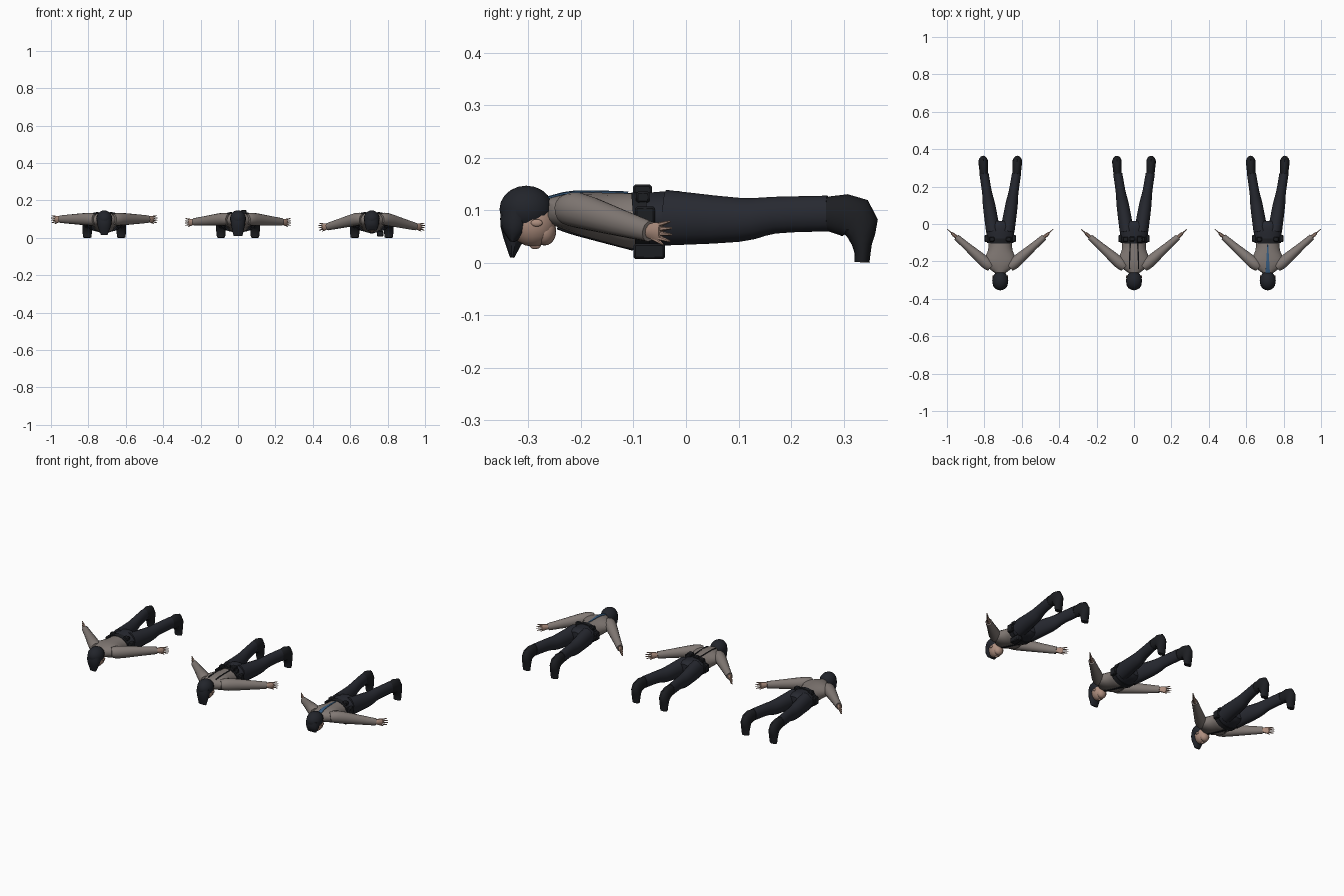
import bpy, bmesh, math
from mathutils import Vector, Matrix

if "Cube" in bpy.data.objects:
    bpy.data.objects.remove(bpy.data.objects["Cube"])

RIGHT = Vector((1, 0, 0))
UP = Vector((0, 0, 1))


def material(name, red, green, blue):
    made = bpy.data.materials.new(name)
    made.use_nodes = True
    made.diffuse_color = (red, green, blue, 1)
    made.node_tree.nodes["Principled BSDF"].inputs["Base Color"].default_value = (red, green, blue, 1)
    return made


SHIRT = material("warm grey shirt", .22, .19, .175)
TROUSERS = material("dark navy trousers", .02, .022, .03)
LEATHER = material("black leather", .012, .013, .016)
HEADWEAR = material("dark headwear", .016, .018, .024)
SKIN = material("skin", .42, .27, .21)
BLUE = material("blue strap", .04, .11, .22)


def smooth_stations(points, sizes, steps=3):
    """Curve through the points that also blends the widths and depths."""
    keys = [Vector((*point, *size)) for point, size in zip(points, sizes)]
    stations = []
    for i in range(len(keys) - 1):
        start, end = keys[i], keys[i + 1]
        before, after = keys[max(i - 1, 0)], keys[min(i + 2, len(keys) - 1)]
        leave, arrive = (end - before) / 2, (after - start) / 2
        for step in range(steps):
            t = step / steps
            blend = t * t * (3 - 2 * t)
            stations.append(start * (1 - blend) + end * blend
                            + leave * t * (1 - t) ** 2 - arrive * t * t * (1 - t))
    return stations + [keys[-1]]


def limb(bm, points, sizes, side=RIGHT, sides=14):
    """Closed elliptical tube; each size is a half width and a half depth."""
    stations = smooth_stations(points, sizes)
    centers = [Vector(station[:3]) for station in stations]
    rings = []
    for i, station in enumerate(stations):
        along = (centers[min(i + 1, len(centers) - 1)] - centers[max(i - 1, 0)]).normalized()
        across = (side - along * side.dot(along)).normalized()
        depth = along.cross(across)
        ring = []
        for k in range(sides):
            angle = math.tau * (k + .5) / sides
            offset = across * station[3] * math.cos(angle) + depth * station[4] * math.sin(angle)
            ring.append(bm.verts.new(centers[i] + offset))
        rings.append(ring)
    for ring, following in zip(rings, rings[1:]):
        for k in range(sides):
            bm.faces.new((ring[k - 1], ring[k], following[k], following[k - 1]))
    bm.faces.new(rings[0])
    bm.faces.new(rings[-1])


def placed(center, size):
    return Matrix.Translation(center) @ Matrix.Diagonal((*size, 1))


def ball(bm, center, radii):
    bmesh.ops.create_uvsphere(bm, u_segments=16, v_segments=10, radius=1, matrix=placed(center, radii))


def box(bm, center, size):
    made = bmesh.ops.create_cube(bm, size=1, matrix=placed(center, size))
    edges = {edge for vert in made["verts"] for edge in vert.link_edges}
    bmesh.ops.bevel(bm, geom=list(edges), offset=.004, segments=1, affect="EDGES")


def finish(bm, name, mat, location):
    bmesh.ops.recalc_face_normals(bm, faces=bm.faces)
    mesh = bpy.data.meshes.new(name)
    bm.to_mesh(mesh)
    bm.free()
    mesh.materials.append(mat)
    part = bpy.data.objects.new(name, mesh)
    part.location.x = location
    bpy.context.collection.objects.link(part)
    bpy.ops.object.select_all(action="DESELECT")
    part.select_set(True)
    bpy.context.view_layer.objects.active = part
    bpy.ops.object.shade_smooth_by_angle(angle=math.radians(40))


def tube(name, mat, location, points, sizes, side=RIGHT, sides=14):
    bm = bmesh.new()
    limb(bm, points, sizes, side, sides)
    finish(bm, name, mat, location)


def build_arm(s, location, label, hand_height):
    shoulder = Vector((s * .08, -.205, .1))
    wrist = Vector((s * .235, -.07, hand_height))
    elbow = shoulder.lerp(wrist, .6)
    out = Vector((wrist.x - shoulder.x, wrist.y - shoulder.y, 0)).normalized()
    flat = out.cross(UP)
    tube(label + "_sleeve", SHIRT, location, [shoulder - out * .04, shoulder, elbow, wrist],
         [(.025, .027), (.032, .034), (.022, .026), (.017, .02)], flat)
    # Palm held on edge, with the fingers fanned vertically
    bm = bmesh.new()
    knuckle = wrist + out * .034
    limb(bm, [wrist - out * .005, wrist.lerp(knuckle, .5), knuckle],
         [(.01, .012), (.01, .018), (.007, .017)], flat, sides=8)
    for spread in (-1.5, -.5, .5, 1.5):
        root = knuckle - out * .004 + UP * spread * .0085
        tip = root + out * (.036 - abs(spread) * .004) + UP * spread * .004
        limb(bm, [root, tip], [(.005, .005), (.002, .002)], flat, sides=6)
    thumb = wrist + out * .012 - UP * .012
    limb(bm, [thumb, thumb + out * .028 - UP * .013], [(.006, .006), (.002, .002)], flat, sides=6)
    finish(bm, label + "_hand", SKIN, location)


def build_leg(s, location, label):
    hip, knee, ankle = Vector((s * .038, -.04, .086)), Vector((s * .06, .1, .082)), Vector((s * .087, .27, .094))
    shin = knee.lerp(ankle, .4) + UP * .004
    tube(label + "_trouser_leg", TROUSERS, location, [hip, knee, shin, ankle],
         [(.039, .053), (.034, .042), (.027, .035), (.025, .034)])
    # Boot with the toe pointing down to the ground
    heel = ankle + Vector((s * .004, .052, -.009))
    ball_of_foot = heel + Vector((0, .013, -.05))
    toe = Vector((ball_of_foot.x, ball_of_foot.y, .001))
    tube(label + "_boot", LEATHER, location, [ankle - Vector((0, .015, 0)), heel, ball_of_foot, toe],
         [(.022, .029), (.025, .042), (.026, .019), (.022, .014)])


def build_head(location, prefix, peak_height, peak_width):
    # Neck, skull, jaw, nose and ears
    bm = bmesh.new()
    limb(bm, [(0, -.28, .09), (0, -.24, .1)], [(.022, .024), (.022, .022)])
    ball(bm, (0, -.292, .077), (.037, .045, .046))
    ball(bm, (0, -.269, .06), (.027, .022, .027))
    ball(bm, (0, -.287, .034), (.006, .011, .008))
    for s in (-1, 1):
        ball(bm, (s * .038, -.284, .076), (.004, .011, .007))
    finish(bm, prefix + "_head", SKIN, location)
    # Round crown with a front peak or fringe
    bm = bmesh.new()
    ball(bm, (0, -.304, .102), (.043, .051, .045))
    limb(bm, [(0, -.32, .1), (0, -.326, .065), (0, -.331, peak_height)],
         [(.04, .032), (.037, .027), (peak_width, .004)])
    finish(bm, prefix + "_headwear", HEADWEAR, location)


def build_figure(location, prefix, hand_height, peak_height, peak_width):
    # Shirt, trouser seat and belt share the centre line of the body
    neck, chest, waist, seat = (Vector((0, y, z)) for y, z in
                                ((-.262, .1), (-.21, .095), (-.1, .08), (-.01, .087)))
    tube(prefix + "_shirt", SHIRT, location, [neck, chest, chest.lerp(waist, .6), waist, waist.lerp(seat, .3)],
         [(.028, .024), (.088, .039), (.067, .048), (.064, .053), (.068, .05)], sides=20)
    tube(prefix + "_trouser_seat", TROUSERS, location, [waist, waist.lerp(seat, .5), seat, seat + Vector((0, .025, 0))],
         [(.068, .05), (.075, .052), (.073, .05), (.045, .038)], sides=20)
    tube(prefix + "_belt", LEATHER, location, [waist, waist.lerp(seat, .3)],
         [(.072, .055), (.075, .055)], sides=20)
    bm = bmesh.new()
    for s in (-1, 1):
        box(bm, (s * .073, -.078, .085), (.022, .038, .045))
        box(bm, (s * .045, -.082, .125), (.028, .026, .022))
    finish(bm, prefix + "_belt_pouches", LEATHER, location)
    # Dark tie down the chest
    tube(prefix + "_tie", LEATHER, location, [(0, -.245, .067), (0, -.21, .055), (0, -.1, .026)],
         [(.006, .003), (.008, .003), (.011, .003)], sides=6)
    build_head(location, prefix, peak_height, peak_width)
    for s, label in ((1, "_left"), (-1, "_right")):
        build_arm(s, location, prefix + label, hand_height)
        build_leg(s, location, prefix + label)


SPACING = .715
build_figure(-SPACING, "first", hand_height=.1, peak_height=.016, peak_width=.018)
build_figure(0, "second", hand_height=.085, peak_height=.01, peak_width=.024)
build_figure(SPACING, "third", hand_height=.06, peak_height=.04, peak_width=.026)

# Back straps and raised belt kit on the middle figure
for s, label in ((1, "left"), (-1, "right")):
    tube("second_" + label + "_back_strap", LEATHER, 0,
         [(s * .024, -.24, .128), (s * .024, -.21, .132), (s * .02, -.09, .13)],
         [(.004, .003)] * 3, sides=6)
kit = bmesh.new()
box(kit, (.03, -.083, .137), (.03, .036, .024))
box(kit, (-.01, -.08, .134), (.03, .025, .018))
finish(kit, "second_back_kit", LEATHER, 0)

# Blue strap on the spine and a front pouch on the third figure
tube("third_spine_strap", BLUE, SPACING, [(0, -.262, .124), (0, -.21, .135), (0, -.11, .133)],
     [(.014, .003), (.01, .003), (.003, .003)], sides=6)
pouch = bmesh.new()
box(pouch, (.045, -.07, .022), (.035, .06, .03))
finish(pouch, "third_front_pouch", LEATHER, SPACING)
